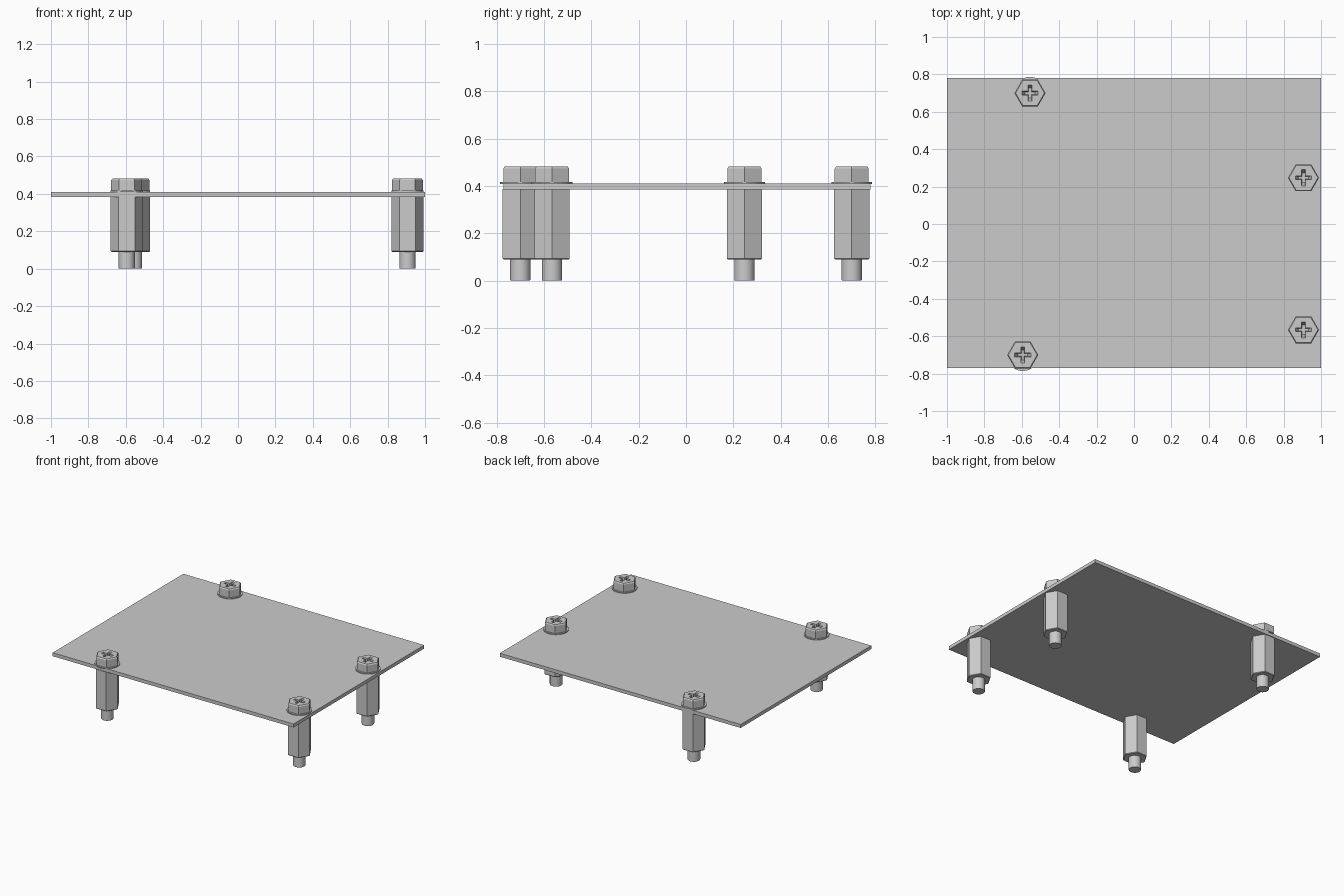
import bpy, bmesh
from math import cos, sin, pi, radians

if "Cube" in bpy.data.objects:
    bpy.data.objects.remove(bpy.data.objects["Cube"])

SCREWS = [(-0.556, 0.70), (0.906, 0.247), (0.906, -0.566), (-0.595, -0.70)]


def add(name, mesh, loc=(0, 0, 0)):
    ob = bpy.data.objects.new(name, mesh)
    ob.location = loc
    bpy.context.collection.objects.link(ob)
    return ob


def loft(name, rings):
    """Closed solid through rings of points, listed bottom to top."""
    bm = bmesh.new()
    rows = [[bm.verts.new(p) for p in ring] for ring in rings]
    n = len(rows[0])
    for a, b in zip(rows, rows[1:]):
        for i in range(n):
            j = (i + 1) % n
            bm.faces.new((a[i], a[j], b[j], b[i]))
    bm.faces.new(rows[0][::-1])
    bm.faces.new(rows[-1])
    mesh = bpy.data.meshes.new(name)
    bm.to_mesh(mesh)
    bm.free()
    return mesh


def turned(name, sides, profile):
    """Prism or turned solid from (radius, z) pairs."""
    return loft(name, [[(r * cos(2 * pi * i / sides), r * sin(2 * pi * i / sides), z)
                        for i in range(sides)] for r, z in profile])


def cross(size, width, z):
    """Twelve-point cross outline, counter-clockwise."""
    pts = []
    for k in range(4):
        c, s = round(cos(k * pi / 2)), round(sin(k * pi / 2))
        for x, y in ((size, -width), (size, width), (width, width)):
            pts.append((x * c - y * s, x * s + y * c, z))
    return pts


# Thin plate
bpy.ops.mesh.primitive_cube_add(size=1, location=(0, 0.005, 0.3975))
plate = bpy.context.object
plate.name = "plate"
plate.scale = (2, 1.55, 0.026)

# Hex screw head with a tapered cross recess, cut once and shared
head_src = add("head_source", turned("head_source", 6, [
    (0.083, 0.414), (0.083, 0.473), (0.077, 0.481)]))
cutter = add("cross_cutter", loft("cross_cutter", [
    cross(0.026, 0.007, 0.445), cross(0.044, 0.01, 0.483)]))
cutter.hide_render = True
mod = head_src.modifiers.new("recess", 'BOOLEAN')
mod.operation = 'DIFFERENCE'
mod.solver = 'EXACT'
mod.object = cutter
deps = bpy.context.evaluated_depsgraph_get()
head = bpy.data.meshes.new_from_object(head_src.evaluated_get(deps))
bpy.data.objects.remove(head_src)
bpy.data.objects.remove(cutter)

# Washer, hex standoff and threaded pin
washer = turned("washer", 40, [(0.086, 0.409), (0.086, 0.417)])
standoff = turned("standoff", 6, [(0.082, 0.09), (0.086, 0.094), (0.086, 0.386)])
pin = turned("pin", 32, [(0.041, 0.0), (0.043, 0.003), (0.043, 0.1)])

for i, (x, y) in enumerate(SCREWS, 1):
    for name, mesh in (("screw_head", head), ("washer", washer),
                       ("standoff", standoff), ("standoff_pin", pin)):
        add(f"{name}_{i}", mesh, (x, y, 0))

# Smooth the round parts, keeping their rims sharp
for name in ("washer_1", "standoff_pin_1"):
    bpy.ops.object.select_all(action='DESELECT')
    ob = bpy.data.objects[name]
    ob.select_set(True)
    bpy.context.view_layer.objects.active = ob
    bpy.ops.object.shade_smooth_by_angle(angle=radians(30))
